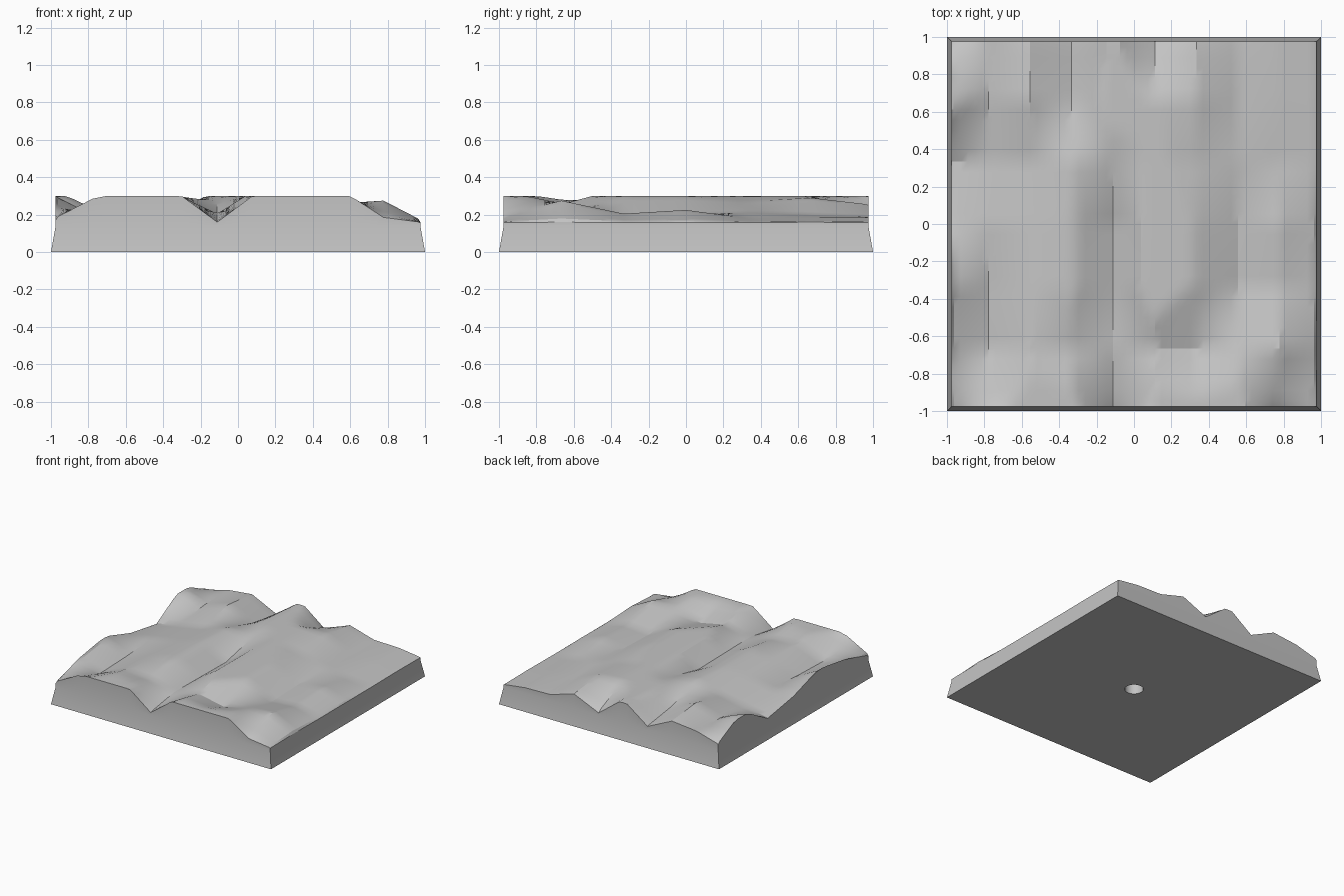
import bpy, bmesh, math

cube = bpy.data.objects.get("Cube")
if cube:
    bpy.data.objects.remove(cube, do_unlink=True)

# Terrain control heights: rows run front to back, columns run -x to +x
HEIGHTS = [
    [.170, .285, .330, .324, .160, .325, .330, .330, .185, .157],
    [.260, .190, .280, .260, .210, .255, .210, .260, .275, .160],
    [.310, .200, .270, .310, .205, .345, .290, .190, .205, .157],
    [.210, .225, .260, .310, .200, .345, .290, .200, .225, .157],
    [.157, .200, .240, .300, .270, .310, .270, .215, .180, .157],
    [.340, .235, .300, .210, .335, .300, .290, .200, .185, .160],
    [.185, .245, .268, .165, .325, .157, .252, .190, .185, .157],
]
FLOOR, CEILING, RIM, INSET = .157, .30, .14, .975
SUB = 6                       # subdivisions per control cell
COLS, ROWS = 9, 6


def height(u, v):
    """Bilinear height, cut off at the floor and the plateau level."""
    i, j = min(int(u), COLS - 1), min(int(v), ROWS - 1)
    s, t = u - i, v - j
    a = HEIGHTS[j][i] * (1 - s) + HEIGHTS[j][i + 1] * s
    b = HEIGHTS[j + 1][i] * (1 - s) + HEIGHTS[j + 1][i + 1] * s
    return min(CEILING, max(FLOOR, a * (1 - t) + b * t))


def clip(c):
    return max(-INSET, min(INSET, c))


bm = bmesh.new()

# Terrain surface
nx, ny = COLS * SUB, ROWS * SUB
grid = [[bm.verts.new((clip(-1 + 2 * i / nx), clip(-1 + 2 * j / ny),
                       height(i / SUB, j / SUB)))
         for i in range(nx + 1)] for j in range(ny + 1)]
for j in range(ny):
    for i in range(nx):
        bm.faces.new((grid[j][i], grid[j][i + 1],
                      grid[j + 1][i + 1], grid[j + 1][i]))


def extrude_rim(edges, z, scale):
    """Pull an edge loop to a new height and scale it outward."""
    geom = bmesh.ops.extrude_edge_only(bm, edges=edges)["geom"]
    for v in (g for g in geom if isinstance(g, bmesh.types.BMVert)):
        v.co = (v.co.x * scale, v.co.y * scale, z)
    return [g for g in geom if isinstance(g, bmesh.types.BMEdge)]


# Upright upper wall, then the flared base wall
rim = [e for e in bm.edges if e.is_boundary]
rim = extrude_rim(rim, RIM, 1)
rim = extrude_rim(rim, 0, 1 / INSET)

# Underside with a round blind hole
ring = bmesh.ops.create_circle(bm, segments=32, radius=.07)["verts"]
ring_edges = list({e for v in ring for e in v.link_edges})
bmesh.ops.triangle_fill(bm, edges=rim + ring_edges, use_beauty=True,
                        normal=(0, 0, -1))
top_edges = extrude_rim(ring_edges, .10, 1)
bmesh.ops.edgeloop_fill(bm, edges=top_edges)

bmesh.ops.recalc_face_normals(bm, faces=bm.faces)
mesh = bpy.data.meshes.new("terrain_tile")
bm.to_mesh(mesh)
bm.free()
tile = bpy.data.objects.new("terrain_tile", mesh)
bpy.context.collection.objects.link(tile)

# Single grey material
grey = bpy.data.materials.new("stone_grey")
grey.use_nodes = True
colour = (.55, .55, .55, 1)
grey.diffuse_color = colour
grey.node_tree.nodes["Principled BSDF"].inputs["Base Color"].default_value = colour
mesh.materials.append(grey)

# Smooth terrain with crisp outer edges
bpy.ops.object.select_all(action="DESELECT")
tile.select_set(True)
bpy.context.view_layer.objects.active = tile
bpy.ops.object.shade_smooth_by_angle(angle=math.radians(25))
